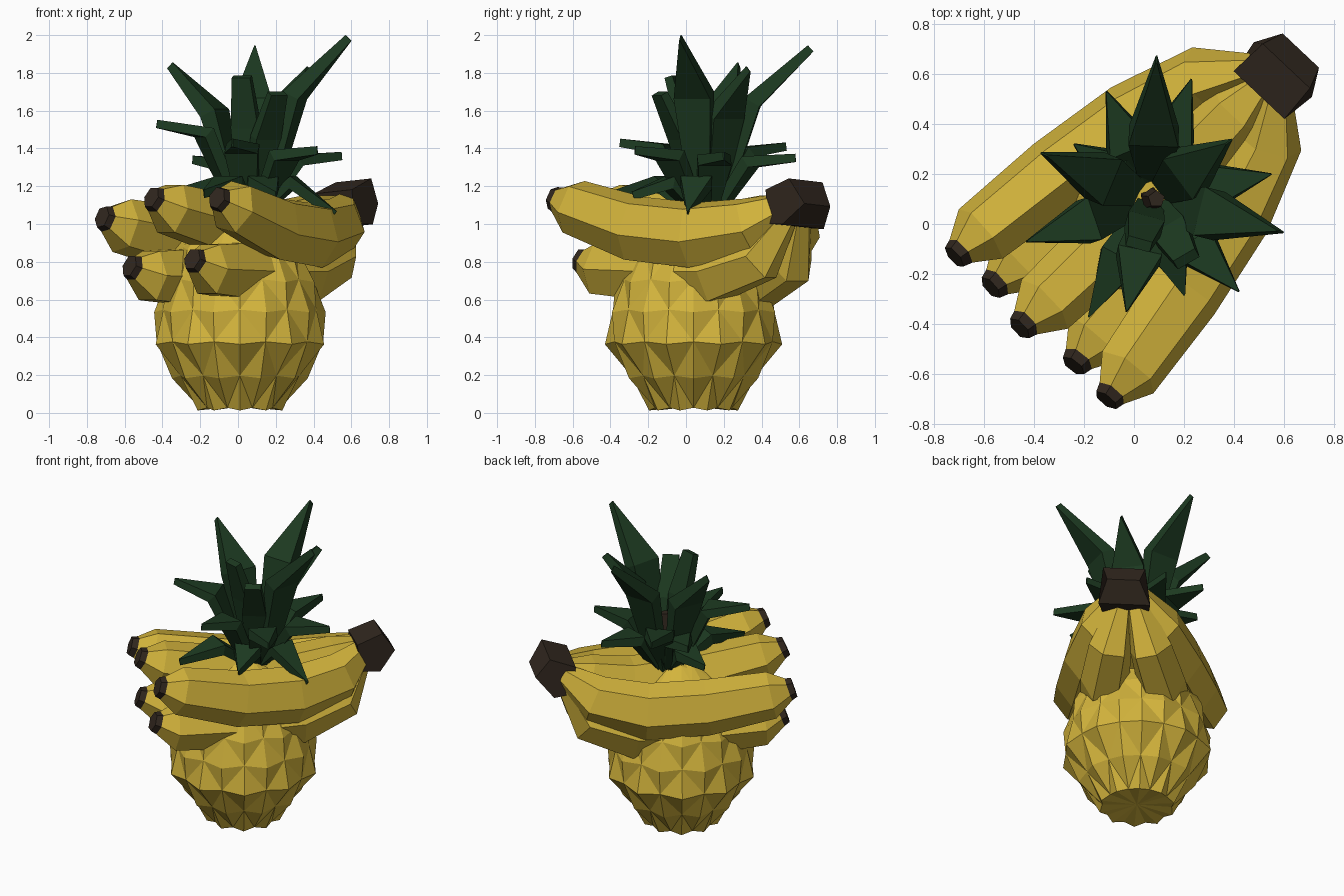
import bpy, math
from math import sin, cos, pi
from mathutils import Vector

if "Cube" in bpy.data.objects:
    bpy.data.objects.remove(bpy.data.objects["Cube"])


def material(name, rgb):
    m = bpy.data.materials.new(name)
    m.use_nodes = True
    m.diffuse_color = (*rgb, 1)
    bsdf = next(n for n in m.node_tree.nodes if n.type == 'BSDF_PRINCIPLED')
    bsdf.inputs["Base Color"].default_value = (*rgb, 1)
    return m


YELLOW = material("fruit yellow", (0.65, 0.455, 0.045))
GREEN = material("leaf green", (0.012, 0.042, 0.015))
BROWN = material("stem brown", (0.03, 0.02, 0.013))
UP = Vector((0, 0, 1))


def build(name, verts, faces, mats):
    mesh = bpy.data.meshes.new(name)
    mesh.from_pydata(verts, [], faces)
    for m in mats:
        mesh.materials.append(m)
    mesh.update()
    obj = bpy.data.objects.new(name, mesh)
    bpy.context.collection.objects.link(obj)
    return obj


def sweep(name, path, widths, heights, sides, mats, turn=0.0):
    """Flat-faced tube along a path, with a width and height at each point."""
    pts = [Vector(p) for p in path]
    verts, faces = [], []
    for k, p in enumerate(pts):
        t = (pts[min(k + 1, len(pts) - 1)] - pts[max(k - 1, 0)]).normalized()
        side = UP.cross(t)
        side = side.normalized() if side.length > 0.01 else Vector((1, 0, 0))
        up = t.cross(side)
        for i in range(sides):
            a = 2 * pi * i / sides + turn
            verts.append(p + side * cos(a) * widths[k] + up * sin(a) * heights[k])
    for k in range(len(pts) - 1):
        for i in range(sides):
            j = (i + 1) % sides
            a, b = k * sides, (k + 1) * sides
            faces.append((a + i, a + j, b + j, b + i))
    faces.append(tuple(reversed(range(sides))))
    last = (len(pts) - 1) * sides
    faces.append(tuple(range(last, last + sides)))
    return build(name, verts, faces, mats)


# Pineapple body: checkerboard of raised points, cut into small pyramids
rows = [(0.02, 0.225), (0.19, 0.345), (0.37, 0.455), (0.54, 0.44),
        (0.7, 0.4), (0.87, 0.33), (1.02, 0.22), (1.1, 0.12)]
N = 20
verts, faces = [], []
for j, (z, r) in enumerate(rows):
    for i in range(N):
        bump = 0.014 if (i + j) % 2 else -0.014
        a = 2 * pi * i / N
        rr = r + bump * min(1, r / 0.3)
        verts.append((0.01 + rr * cos(a), 0.04 + rr * sin(a), z - bump * 0.5))
for j in range(len(rows) - 1):
    for i in range(N):
        k = (i + 1) % N
        a, b, c, d = j * N + i, j * N + k, j * N + N + k, j * N + N + i
        if (i + j) % 2:
            faces += [(a, b, d), (b, c, d)]
        else:
            faces += [(a, b, c), (a, c, d)]
base = len(verts)
verts += [(0.01, 0.04, 0.035), (0.01, 0.04, 1.13)]
top = (len(rows) - 1) * N
for i in range(N):
    k = (i + 1) % N
    faces += [(base, k, i), (base + 1, top + i, top + k)]
build("pineapple_body", verts, faces, [YELLOW])

# Bunch frame: s runs from the tips to the stem, p runs across it
ANG = math.radians(46.7)


def bunch(s, p, z):
    p -= 0.015
    return (s * cos(ANG) + p * sin(ANG), s * sin(ANG) - p * cos(ANG), z + 0.08 * p)


def banana(name, path, turn=0.0):
    path = [Vector(q) for q in path]
    widths = [0.054, 0.066, 0.135, 0.152, 0.15, 0.135, 0.065]
    heights = [0.062, 0.074, 0.15, 0.178, 0.182, 0.16, 0.07]
    # the dark end continues the line of the first span
    cap = path[0] + (path[0] - path[1]).normalized() * 0.038
    obj = sweep(name, [bunch(*q) for q in [cap] + path], widths, heights, 6,
                [YELLOW, BROWN], turn)
    for f in obj.data.polygons:
        if max(f.vertices) < 12:
            f.material_index = 1


for side, label, drop in ((1, "left", 0), (-1, "right", 0.035)):
    banana("upper_banana_" + label, [
        (-0.555, side * 0.415, 1.095 - drop), (-0.45, side * 0.405, 1.06 - drop),
        (-0.06, side * 0.35, 0.95), (0.3, side * 0.285, 0.92),
        (0.61, side * 0.185, 0.975), (0.78, side * 0.06, 1.1)], side * 0.2)
    banana("lower_banana_" + label, [
        (-0.545, side * 0.225, 0.785), (-0.44, side * 0.215, 0.745),
        (-0.05, side * 0.2, 0.735), (0.35, side * 0.175, 0.735),
        (0.62, side * 0.125, 0.82), (0.77, side * 0.05, 1.06)])
banana("upper_banana_middle", [
    (-0.585, -0.03, 1.13), (-0.48, -0.025, 1.085), (-0.05, 0, 0.99),
    (0.35, 0, 0.96), (0.63, 0, 1.02), (0.78, 0, 1.1)])

# Shared stem of the bunch: chunky block with a wedge-shaped outer end (s, z, half width)
outline = [(0.72, 1.17, 0.14), (0.88, 1.23, 0.13), (0.965, 1.1, 0.1),
           (0.86, 0.985, 0.16), (0.74, 0.99, 0.14)]
n = len(outline)
verts = [bunch(s, 0.025 + e * w, z) for e in (1, -1) for s, z, w in outline]
faces = [(i, (i + 1) % n, n + (i + 1) % n, n + i) for i in range(n)]
faces += [tuple(reversed(range(n))), tuple(range(n, 2 * n))]
build("bunch_stem", verts, faces, [BROWN])

# Crown: small core with thick, bent leaves
CX, CY = 0.07, 0.1
sweep("crown_core", [(CX, CY, 1.05), (CX, CY, 1.25), (CX + 0.02, CY, 1.42)],
      [0.05, 0.045, 0.035], [0.05, 0.045, 0.035], 5, [BROWN])


def leaf(name, tip, reach, lift, width, thick=0.034, tip_width=0.003):
    x, y, z = tip
    dx, dy = x - CX, y - CY
    path = [(CX + dx * 0.15, CY + dy * 0.15, 1.08),
            (CX + dx * reach, CY + dy * reach, 1.08 + lift), (x, y, z - 0.02)]
    # quarter-turned square section gives a flat blade with square edges
    sweep(name, path, [q * math.sqrt(2) for q in (0.05, width, tip_width)],
          [q * math.sqrt(2) for q in (0.025, thick, 0.022)], 4, [GREEN], pi / 4)


tall = [(0.585, -0.03, 2.005), (0.09, 0.66, 1.95), (-0.36, 0.28, 1.86), (0.38, 0.33, 1.84)]
spread = [(-0.43, -0.07, 1.55), (-0.03, -0.35, 1.45), (-0.11, 0.53, 1.43),
          (0.42, -0.27, 1.41), (0.55, 0.2, 1.38), (0.23, 0.58, 1.37), (-0.24, 0.32, 1.36)]
droop = [(-0.18, -0.37, 1.18), (0.2, -0.28, 1.17), (0.51, 0.01, 1.07), (-0.28, 0.2, 1.2)]
inner = [(0.02, -0.08, 1.8), (0.21, -0.14, 1.71)]
for i, t in enumerate(tall):
    leaf(f"tall_leaf_{i + 1}", t, 0.45, (t[2] - 1.08) * 0.65, 0.1, 0.046)
for i, t in enumerate(spread):
    leaf(f"spread_leaf_{i + 1}", t, 0.5, (t[2] - 1.08) * 0.86, 0.09)
for i, t in enumerate(droop):
    leaf(f"drooping_leaf_{i + 1}", t, 0.5, 0.14, 0.085)
for i, t in enumerate(inner):
    leaf(f"inner_leaf_{i + 1}", t, 0.55, (t[2] - 1.08) * 0.6, 0.075, tip_width=0.05)
